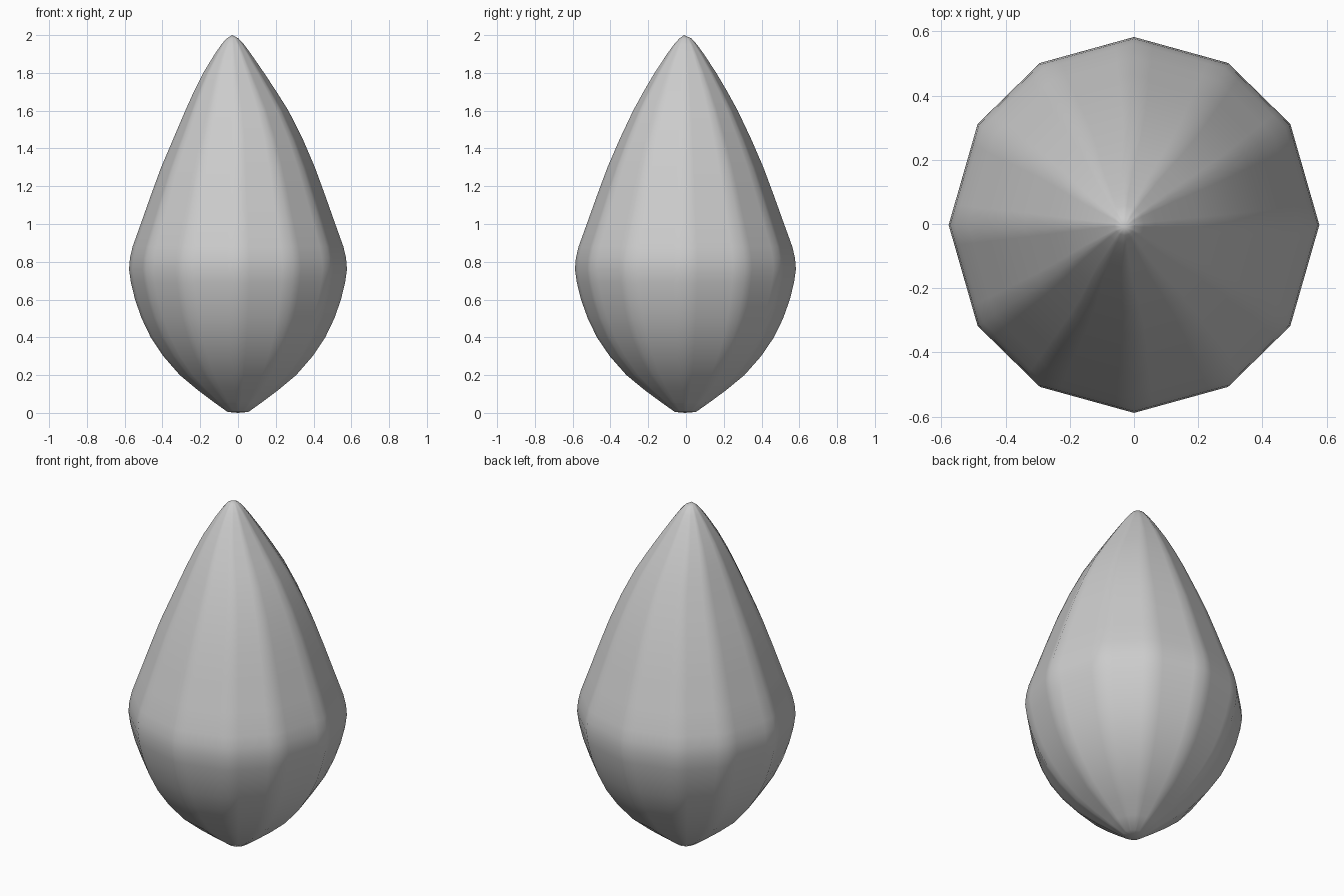
import bpy, bmesh
from math import sin, cos, radians

if "Cube" in bpy.data.objects:
    bpy.data.objects.remove(bpy.data.objects["Cube"])

# Profile stations: height, radius, centre x (the tip leans slightly to -x)
profile = [(0.005, 0.055, 0), (0.055, 0.125, 0), (0.12, 0.212, 0), (0.2, 0.308, 0),
           (0.3, 0.395, 0), (0.4, 0.462, 0), (0.5, 0.51, 0), (0.6, 0.545, 0),
           (0.69, 0.567, 0), (0.76, 0.577, 0), (0.82, 0.572, 0), (0.88, 0.558, 0),
           (1.0, 0.515, 0), (1.15, 0.462, 0), (1.3, 0.407, 0), (1.45, 0.343, 0),
           (1.6, 0.273, -0.006), (1.7, 0.219, -0.015), (1.8, 0.161, -0.023),
           (1.9, 0.096, -0.027), (1.95, 0.06, -0.028), (1.982, 0.032, -0.029)]
angles = [0, 32.5, 59.5, 90, 120.5, 147.5, 180, 212.5, 239.5, 270, 300.5, 327.5]

# Twelve-sided section; extra points along each side keep the faces flat
corners = [(cos(radians(a)), sin(radians(a)) * 1.014) for a in angles]
section = []
for (x0, y0), (x1, y1) in zip(corners, corners[1:] + corners[:1]):
    for t in (0, 0.2, 0.5, 0.8):
        section.append((x0 + (x1 - x0) * t, y0 + (y1 - y0) * t))

# Loft the rings and close both tips
bm = bmesh.new()
rings = [[bm.verts.new((cx + r * x, r * y - 0.003, z)) for x, y in section]
         for z, r, cx in profile]
bottom = bm.verts.new((0, -0.005, 0))
top = bm.verts.new((-0.03, -0.01, 2))
n = len(section)
for i in range(n):
    j = (i + 1) % n
    for a, b in zip(rings, rings[1:]):
        bm.faces.new((a[i], a[j], b[j], b[i]))
    bm.faces.new((bottom, rings[0][j], rings[0][i]))
    bm.faces.new((rings[-1][i], rings[-1][j], top))
for f in bm.faces:
    f.smooth = True

mesh = bpy.data.meshes.new("faceted_bulb")
bm.to_mesh(mesh)
bm.free()
bulb = bpy.data.objects.new("faceted_bulb", mesh)
bpy.context.collection.objects.link(bulb)
